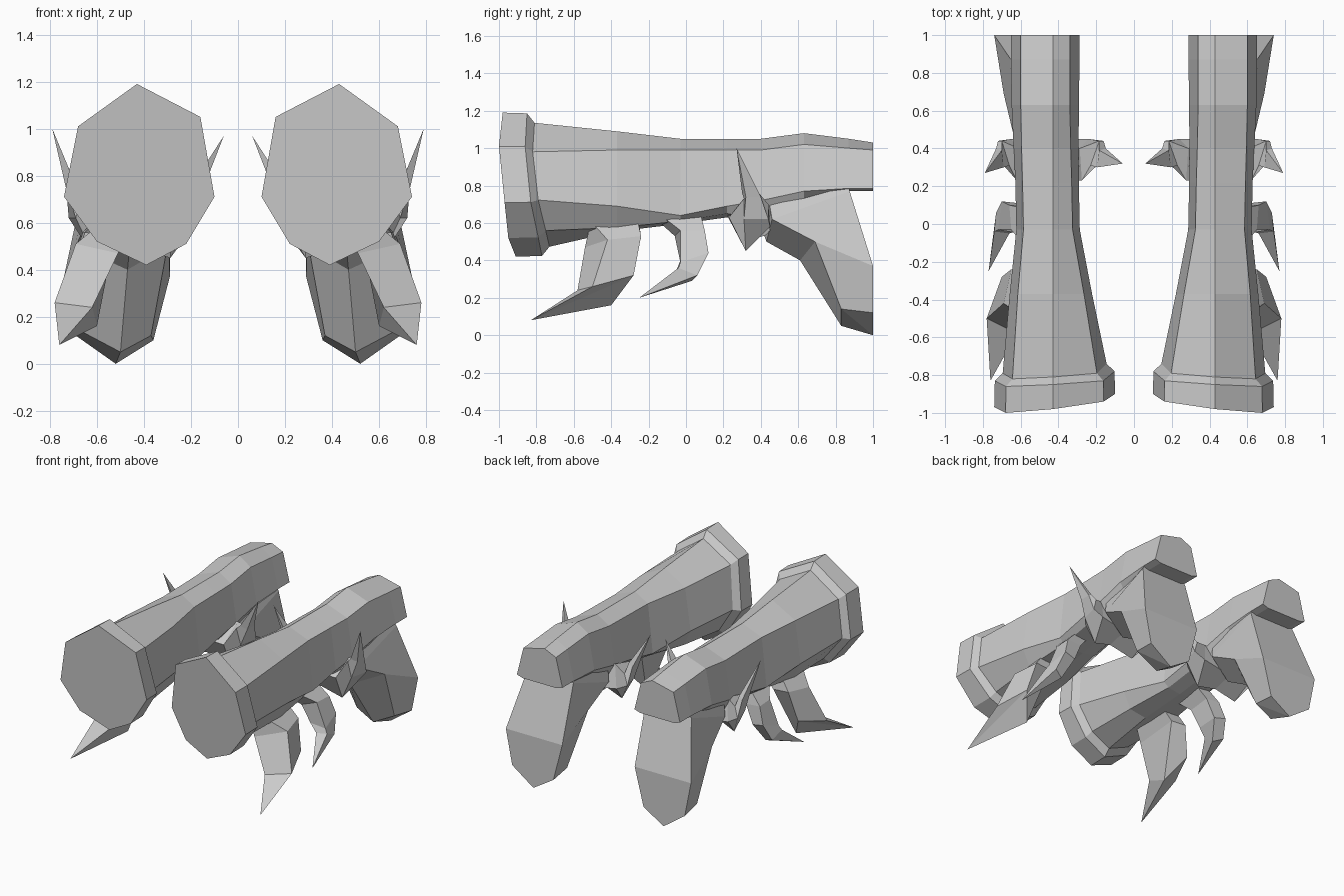
import bpy, bmesh


def loft(name, rings, tip=None):
    """Skin equal-length rings, cap the ends (or close on a tip), mirror to the other side."""
    bm = bmesh.new()
    vr = [[bm.verts.new(p) for p in r] for r in rings]
    n = len(rings[0])
    for a, b in zip(vr, vr[1:]):
        for i in range(n):
            j = (i + 1) % n
            bm.faces.new((a[i], a[j], b[j], b[i]))
    bm.faces.new(vr[0])
    if tip:
        t = bm.verts.new(tip)
        for i in range(n):
            bm.faces.new((vr[-1][i], vr[-1][(i + 1) % n], t))
    else:
        bm.faces.new(vr[-1])
    bmesh.ops.recalc_face_normals(bm, faces=bm.faces)
    me = bpy.data.meshes.new(name)
    bm.to_mesh(me)
    bm.free()
    ob = bpy.data.objects.new(name, me)
    bpy.context.collection.objects.link(ob)
    m = ob.modifiers.new("mirror", 'MIRROR')
    m.use_mirror_merge = False
    return ob


# Muzzle flange: tilted octagonal collar
octagon = [(.43, 1.19), (.68, 1.01), (.74, .71), (.60, .52),
           (.39, .42), (.22, .51), (.10, .71), (.16, 1.05)]
front_y = [-.98, -1.0, -.97, -.95, -.91, -.91, -.90, -.94]
back_y = [-.85, -.86, -.83, -.79, -.77, -.77, -.78, -.83]


def collar(ys, scale, dy=0):
    return [(.42 + (x - .42) * scale, y + dy, .80 + (z - .80) * scale)
            for (x, z), y in zip(octagon, ys)]


neck = collar(back_y, .86, .04)
loft("muzzle_flange", [collar(front_y, 1), collar(back_y, .99), neck])

# Barrel: octagonal stations, round at the muzzle and boxy towards the back
# y, centre x, half width, shoulder half width, z top, shoulder, middle, lower, bottom
stations = [
    (-.37, .44, .218, .175, 1.09, .99, .69, .575, .555),
    (-.03, .455, .168, .13, 1.05, .99, .64, .61, .595),
    (.22, .46, .168, .13, 1.05, .99, .69, .65, .63),
    (.40, .465, .172, .13, 1.05, .99, .72, .62, .58),
    (.63, .47, .178, .13, 1.08, 1.02, .77, .70, .66),
    (.87, .47, .182, .13, 1.05, 1.0, .785, .77, .77),
    (1.0, .47, .182, .13, 1.03, .99, .785, .77, .77),
]


def barrel_ring(y, c, w, s, zt, zs, zm, zl, zb):
    return [(.43, y, zt), (c + s, y, zs), (c + w, y, zm), (c + w * .75, y, zl),
            (c - .03, y, zb), (c - w * .75, y, zl), (c - w, y, zm), (c - s, y, zs)]


loft("barrel", [neck] + [barrel_ring(*s) for s in stations])

# Rear grip: flat back, ridged front, pointed bottom
loft("grip", [
    [(.32, .87, .82), (.62, .87, .82), (.60, .43, .80), (.46, .36, .70), (.33, .43, .80)],
    [(.288, .875, .77), (.655, .875, .77), (.635, .46, .62), (.46, .43, .50), (.295, .46, .62)],
    [(.29, 1, .37), (.74, 1, .37), (.69, .69, .50), (.47, .61, .40), (.30, .69, .50)],
    [(.36, 1, .10), (.69, 1, .12), (.67, .83, .14), (.50, .83, .05), (.37, .83, .12)],
], tip=(.52, 1, 0))


# Side horns: leave the underside, bend at an elbow, rise to a point
def horn(name, s, reach, tip):
    def ring(pts):
        return [(.46 + s * d * reach, y, z) for d, y, z in pts]
    loft(name, [
        ring([(0, .22, .64), (0, .30, .50), (0, .45, .54), (0, .40, .72)]),
        ring([(.16, .23, .63), (.15, .32, .45), (.19, .45, .58), (.15, .40, .73)]),
        ring([(.20, .31, .73), (.23, .31, .62), (.26, .44, .62), (.24, .44, .70)]),
        ring([(.23, .30, .76), (.27, .32, .74), (.27, .40, .74), (.24, .39, .76)]),
    ], tip=tip)


horn("outer_horn", 1, 1, (.79, .27, 1.0))
horn("inner_horn", -1, 1.15, (.06, .32, .97))

# Hanging claws on the outer side
loft("front_claw", [
    [(.46, -.52, .56), (.58, -.50, .60), (.58, -.26, .62), (.46, -.25, .60)],
    [(.51, -.54, .47), (.69, -.42, .51), (.65, -.24, .53), (.53, -.24, .52)],
    [(.62, -.58, .24), (.78, -.50, .26), (.70, -.28, .32), (.60, -.40, .16)],
], tip=(.76, -.83, .08))
loft("middle_claw", [
    [(.48, -.16, .62), (.58, -.12, .63), (.58, .08, .64), (.48, .08, .63)],
    [(.55, -.06, .53), (.65, -.03, .56), (.66, .10, .56), (.55, .10, .55)],
    [(.60, -.03, .40), (.72, -.03, .39), (.70, .12, .44), (.61, .11, .42)],
    [(.66, -.05, .35), (.74, -.04, .36), (.73, .06, .32), (.66, .03, .29)],
], tip=(.77, -.25, .20))
